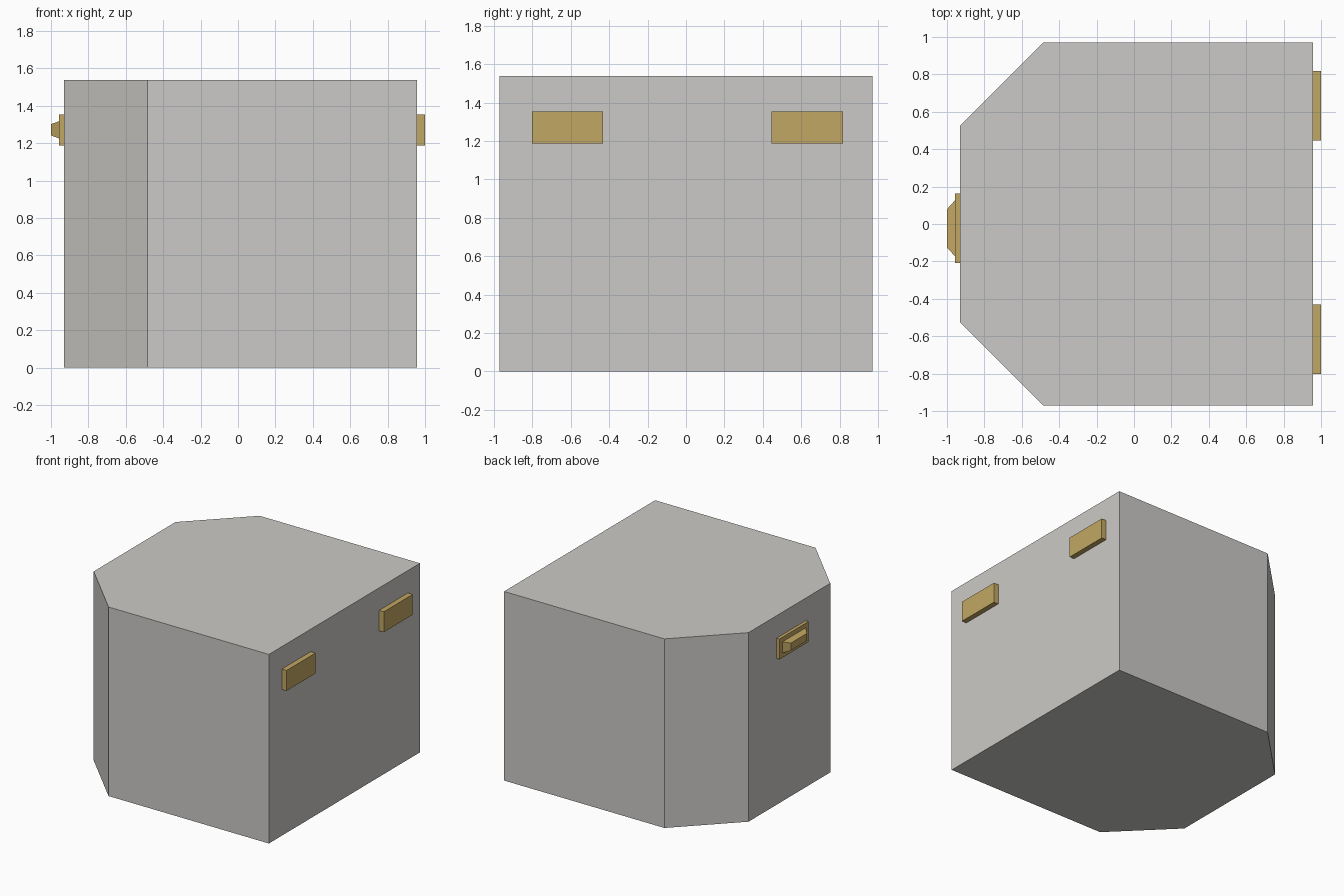
import bpy
import bmesh

if "Cube" in bpy.data.objects:
    bpy.data.objects.remove(bpy.data.objects["Cube"])


def material(name, rgb):
    m = bpy.data.materials.new(name)
    m.diffuse_color = (*rgb, 1.0)
    m.use_nodes = True
    m.node_tree.nodes["Principled BSDF"].inputs["Base Color"].default_value = m.diffuse_color
    return m


GREY = material("warm grey", (0.60, 0.59, 0.57))
GOLD = material("brass", (0.54, 0.39, 0.125))


def loft(name, rings, mat):
    """Closed solid through a list of matching point rings."""
    bm = bmesh.new()
    loops = [[bm.verts.new(p) for p in ring] for ring in rings]
    n = len(loops[0])
    for a, b in zip(loops, loops[1:]):
        for i in range(n):
            j = (i + 1) % n
            bm.faces.new((a[i], a[j], b[j], b[i]))
    bm.faces.new(loops[0])
    bm.faces.new(loops[-1])
    bmesh.ops.recalc_face_normals(bm, faces=bm.faces[:])
    mesh = bpy.data.meshes.new(name)
    bm.to_mesh(mesh)
    bm.free()
    mesh.materials.append(mat)
    obj = bpy.data.objects.new(name, mesh)
    bpy.context.collection.objects.link(obj)
    return obj


def rect(x, y0, y1, z0, z1, inset_y=0.0, inset_z=0.0):
    """Rectangle facing along x, optionally shrunk."""
    y0, y1, z0, z1 = y0 + inset_y, y1 - inset_y, z0 + inset_z, z1 - inset_z
    return [(x, y0, z0), (x, y1, z0), (x, y1, z1), (x, y0, z1)]


# Box outline with two chamfered corners, mirrored across y
half = [(0.957, 0.97), (-0.485, 0.97), (-0.93, 0.525)]
outline = half + [(x, -y) for x, y in reversed(half)]

# Body and lid meet at the seam
SEAM, TOP = 1.246, 1.537
for name, z0, z1 in (("box_body", 0.0, SEAM), ("box_lid", SEAM, TOP)):
    loft(name, [[(x, y, z) for x, y in outline] for z in (z0, z1)], GREY)

# Two hinge plates bridging the seam on the right side
Z0, Z1 = 1.188, 1.354
for name, y0 in (("hinge_front", -0.802), ("hinge_back", 0.446)):
    loft(name, [rect(x, y0, y0 + 0.371, Z0, Z1) for x in (0.957, 0.999)], GOLD)

# Clasp on the left side: plate with an inset tapered handle
Y0, Y1 = -0.209, 0.163
loft("clasp", [
    rect(-0.93, Y0, Y1, Z0, Z1),
    rect(-0.956, Y0, Y1, Z0, Z1),
    rect(-0.956, Y0, Y1, Z0, Z1, 0.035, 0.037),
    rect(-1.0, Y0, Y1, Z0, Z1, 0.084, 0.053),
], GOLD)
